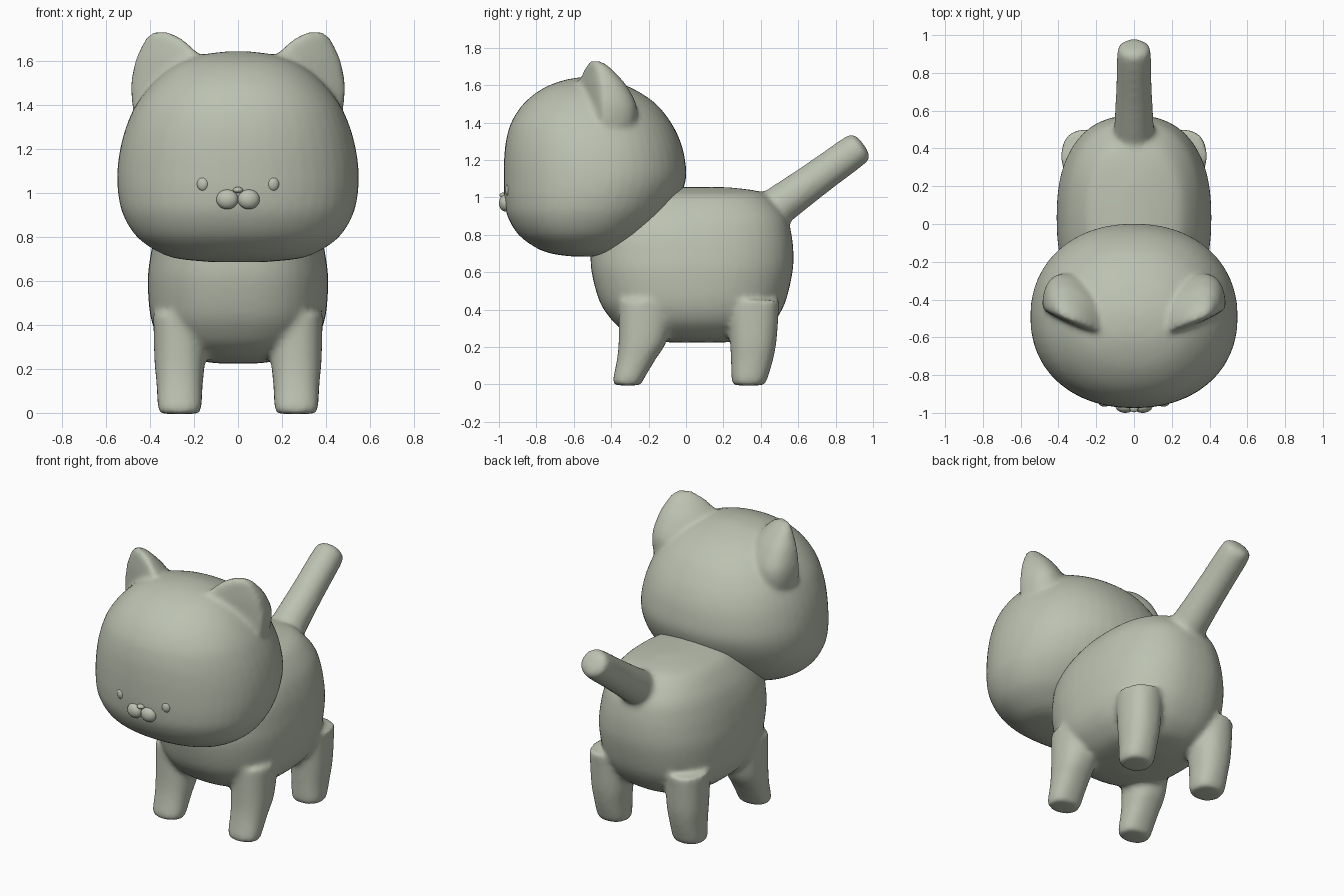
import bpy
import bmesh
from math import cos, sin, pi, radians
from mathutils import Matrix, Vector

cube = bpy.data.objects.get("Cube")
if cube:
    bpy.data.objects.remove(cube)

sage = bpy.data.materials.new("sage_grey")
sage.use_nodes = True
colour = (0.50, 0.54, 0.44, 1)
sage.diffuse_color = colour
sage.node_tree.nodes["Principled BSDF"].inputs["Base Color"].default_value = colour


def spline(rows, steps=4):
    """Catmull-Rom through the section rows."""
    p = [Vector(r) for r in rows]
    p = [p[0]] + p + [p[-1]]
    out = []
    for a, b, c, d in zip(p, p[1:], p[2:], p[3:]):
        for i in range(steps):
            t = i / steps
            out.append(0.5 * (2 * b + (c - a) * t + (2 * a - 5 * b + 4 * c - d) * t * t
                              + (3 * b - a - 3 * c + d) * t ** 3))
    return out + [p[-1]]


def loft(bm, rows, power=2.0, matrix=Matrix(), sides=48):
    """Rows are (z, centre x, centre y, half width, front depth, back depth)."""
    rings = []
    for z, cx, cy, w, front, back in spline(rows):
        ring = []
        for i in range(sides):
            c, s = cos(2 * pi * i / sides), sin(2 * pi * i / sides)
            x = abs(c) ** (2 / power) * (1 if c > 0 else -1)
            y = abs(s) ** (2 / power)
            y = y * back if s > 0 else -y * front
            ring.append(bm.verts.new(matrix @ Vector((cx + w * x, cy + y, z))))
        rings.append(ring)
    for lo, hi in zip(rings, rings[1:]):
        for i in range(sides):
            j = (i + 1) % sides
            bm.faces.new((lo[i], lo[j], hi[j], hi[i]))
    bm.faces.new(rings[0])
    bm.faces.new(rings[-1])


def spans(rows, cx=0):
    """Turn (z, front y, back y, half width) into loft rows."""
    return [(z, cx, (f + b) / 2, w, (b - f) / 2, (b - f) / 2) for z, f, b, w in rows]


def finish(name, bm, blend=0):
    bmesh.ops.recalc_face_normals(bm, faces=bm.faces)
    mesh = bpy.data.meshes.new(name)
    bm.to_mesh(mesh)
    bm.free()
    mesh.materials.append(sage)
    for poly in mesh.polygons:
        poly.use_smooth = True
    obj = bpy.data.objects.new(name, mesh)
    bpy.context.collection.objects.link(obj)
    if blend:
        # Fuse the overlapping shells and soften the joints
        fuse = obj.modifiers.new("fuse", 'REMESH')
        fuse.mode = 'VOXEL'
        fuse.voxel_size = 0.016
        fuse.use_smooth_shade = True
        soften = obj.modifiers.new("soften", 'SMOOTH')
        soften.factor = 0.5
        soften.iterations = blend
    return obj


# Body: torso, four legs and tail
bm = bmesh.new()
loft(bm, spans([
    (0.225, -0.10, 0.22, 0.10), (0.25, -0.25, 0.36, 0.24), (0.30, -0.35, 0.44, 0.32),
    (0.36, -0.41, 0.49, 0.37), (0.45, -0.465, 0.535, 0.40), (0.60, -0.505, 0.57, 0.41),
    (0.70, -0.51, 0.575, 0.40), (0.80, -0.50, 0.565, 0.38), (0.90, -0.42, 0.535, 0.34),
    (1.00, -0.30, 0.45, 0.26), (1.035, -0.25, 0.38, 0.17), (1.055, -0.20, 0.22, 0.06)]), 2.4)
front_leg = [(-0.005, -0.35, -0.27, 0.06), (0.0, -0.385, -0.24, 0.09), (0.03, -0.39, -0.225, 0.10),
             (0.13, -0.37, -0.165, 0.105), (0.24, -0.36, -0.10, 0.115), (0.45, -0.36, -0.06, 0.12)]
back_leg = [(-0.005, 0.28, 0.39, 0.06), (0.0, 0.25, 0.42, 0.09), (0.03, 0.243, 0.435, 0.10),
            (0.13, 0.24, 0.465, 0.105), (0.24, 0.235, 0.485, 0.115), (0.45, 0.22, 0.50, 0.12)]
for side in (-1, 1):
    for leg in (front_leg, back_leg):
        loft(bm, spans(leg, side * 0.265), 2.3)
tail = [(0, -0.12, 0.12, 0.12), (0.30, -0.108, 0.108, 0.108), (0.60, -0.095, 0.095, 0.095),
        (0.84, -0.09, 0.09, 0.09), (0.885, -0.075, 0.075, 0.075), (0.90, -0.04, 0.04, 0.04)]
loft(bm, spans(tail), 2, Matrix.Translation((0, 0.22, 0.755)) @ Matrix.Rotation(radians(-54), 4, 'X'))
finish("body", bm, 10)

# Head with ears, flat at the front and rounded behind
bm = bmesh.new()
loft(bm, spans([
    (0.685, -0.62, -0.40, 0.12), (0.70, -0.72, -0.38, 0.27), (0.73, -0.80, -0.31, 0.36),
    (0.80, -0.895, -0.20, 0.46), (0.90, -0.955, -0.10, 0.522), (1.00, -0.972, -0.035, 0.545),
    (1.10, -0.975, 0.0, 0.548), (1.20, -0.973, -0.005, 0.535), (1.30, -0.963, -0.03, 0.508),
    (1.40, -0.935, -0.08, 0.463), (1.50, -0.87, -0.16, 0.385), (1.58, -0.77, -0.28, 0.285),
    (1.625, -0.66, -0.40, 0.17), (1.642, -0.57, -0.48, 0.05)]), 2.15)
ear = [(1.30, -0.29, -0.5, 0.17, 0.03, 0.20), (1.40, -0.30, -0.5, 0.18, 0.03, 0.23),
       (1.50, -0.30, -0.5, 0.185, 0.03, 0.23), (1.60, -0.31, -0.5, 0.155, 0.03, 0.175),
       (1.66, -0.325, -0.5, 0.115, 0.025, 0.12), (1.705, -0.34, -0.5, 0.075, 0.02, 0.07),
       (1.728, -0.35, -0.5, 0.035, 0.015, 0.03)]
slant = Matrix(((1, 0, 0, 0), (-0.4, 1, 0, -0.132), (0, 0, 1, 0), (0, 0, 0, 1)))
for side in (-1, 1):
    loft(bm, ear, 2.2, Matrix.Diagonal((-side, 1, 1, 1)) @ slant)
finish("head", bm, 6)


def bead(name, place, size, turn=0):
    bm = bmesh.new()
    bmesh.ops.create_uvsphere(bm, u_segments=24, v_segments=16, radius=1)
    bm.transform(Matrix.Translation(place) @ Matrix.Rotation(turn, 4, 'Z')
                 @ Matrix.Diagonal((*size, 1)))
    finish(name, bm)


# Face
for side, label in ((-1, "right"), (1, "left")):
    bead(label + "_eye", (side * 0.16, -0.945, 1.04), (0.029, 0.022, 0.034), side * 0.25)
    bead(label + "_muzzle", (side * 0.049, -0.965, 0.97), (0.05, 0.035, 0.045), side * 0.1)
bead("nose", (0, -0.975, 1.012), (0.023, 0.022, 0.014))
